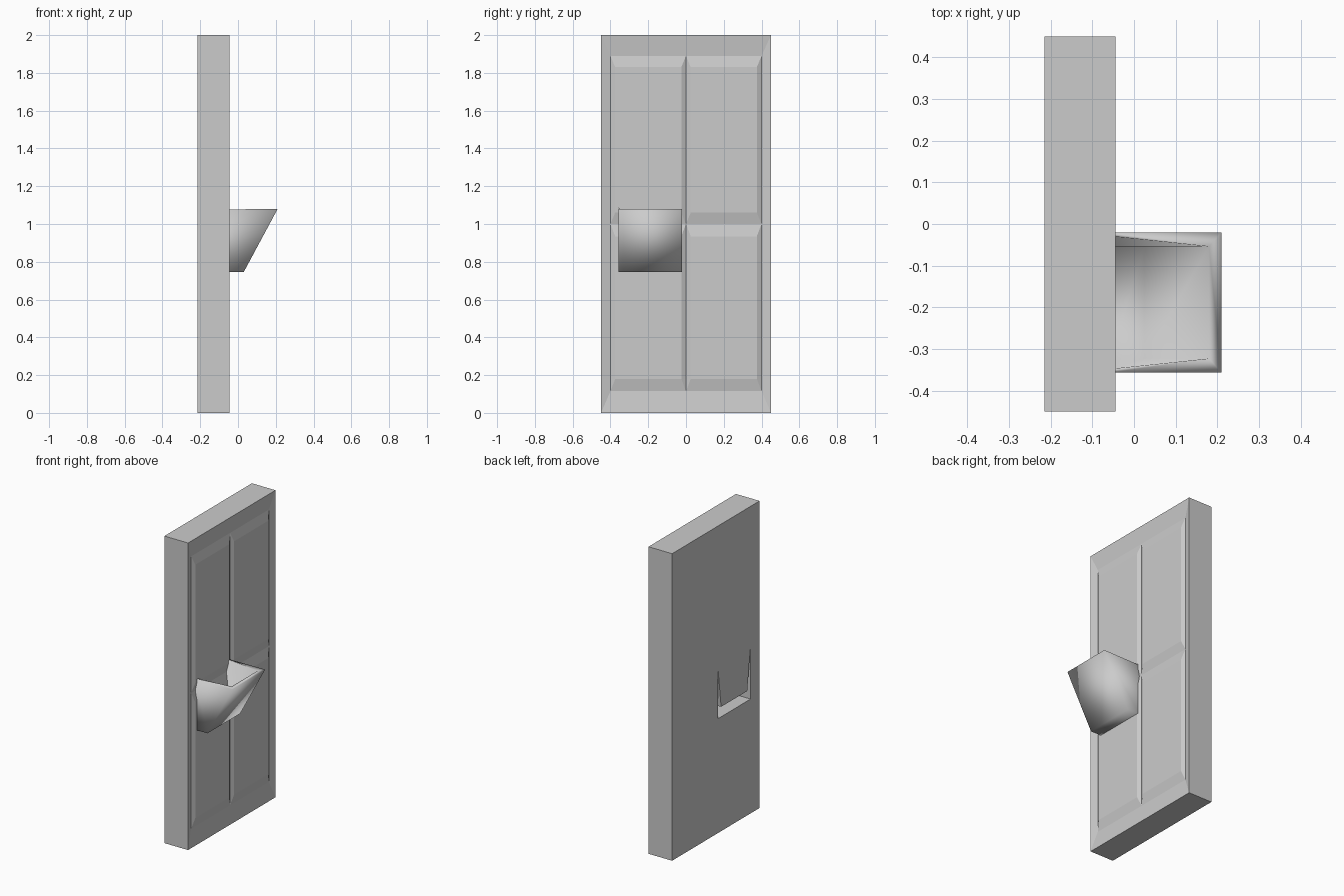
import bpy, bmesh

if "Cube" in bpy.data.objects:
    bpy.data.objects.remove(bpy.data.objects["Cube"])

FRONT, BACK, GROOVE = -0.045, -0.215, 0.013
Y0, Y1 = -0.357, -0.02          # side planes of the chute


def add_object(name, bm):
    bmesh.ops.recalc_face_normals(bm, faces=bm.faces)
    mesh = bpy.data.meshes.new(name)
    bm.to_mesh(mesh)
    bm.free()
    ob = bpy.data.objects.new(name, mesh)
    bpy.context.collection.objects.link(ob)
    return ob


# door slab: four-panel relief on the +x face, flat back
ys = [-.45, -.40, -.375, -.025, 0, .025, .375, .40, .45]
zs = [0, .115, .18, .935, 1, 1.06, 1.83, 1.89, 2]
low_y, low_z = (1, 4, 7), (1, 4, 7)


def is_low(i, j):
    inside = 1 <= i <= 7 and 1 <= j <= 7
    return inside and (i in low_y or j in low_z)


bm = bmesh.new()
grid = [[bm.verts.new((FRONT - (GROOVE if is_low(i, j) else 0), y, z))
         for j, z in enumerate(zs)] for i, y in enumerate(ys)]
for i in range(8):
    for j in range(8):
        idx = [(i, j), (i + 1, j), (i + 1, j + 1), (i, j + 1)]
        lows = [is_low(*k) for k in idx]
        v = [grid[a][b] for a, b in idx]
        if sum(lows) in (1, 3):      # mitred corner
            k = lows.index(sum(lows) == 1)
            v = v[k:] + v[:k]
            bm.faces.new((v[0], v[1], v[2]))
            bm.faces.new((v[0], v[2], v[3]))
        else:
            bm.faces.new(v)
rim = [e for e in bm.edges if e.is_boundary]
ext = bmesh.ops.extrude_edge_only(bm, edges=rim)["geom"]
for v in ext:
    if isinstance(v, bmesh.types.BMVert):
        v.co.x = BACK
back = [e for e in bm.edges if e.is_boundary]
bmesh.ops.contextual_create(bm, geom=back)
door = add_object("door", bm)

# U-shaped slot through the door, left by the chute walls
profile = [(Y1, 1.093), (Y1, .745), (Y0, .745), (Y0, 1.093),
           (Y0 + .034, .81), (Y1 - .034, .81)]
bm = bmesh.new()
a = [bm.verts.new((-.25, y, z)) for y, z in profile]
b = [bm.verts.new((-.03, y, z)) for y, z in profile]
bm.faces.new((a[0], a[1], a[5]))
bm.faces.new((a[1], a[2], a[4], a[5]))
bm.faces.new((a[2], a[3], a[4]))
bm.faces.new((b[0], b[5], b[1]))
bm.faces.new((b[1], b[5], b[4], b[2]))
bm.faces.new((b[2], b[4], b[3]))
pairs = [(0, 1), (1, 2), (2, 3), (3, 4), (4, 5), (5, 0)]
for p, q in pairs:
    bm.faces.new((a[p], a[q], b[q], b[p]))
cutter = add_object("slot_cutter", bm)
cutter.hide_render = True
mod = door.modifiers.new("slot", "BOOLEAN")
mod.operation = "DIFFERENCE"
mod.solver = "EXACT"
mod.object = cutter
bpy.context.view_layer.objects.active = door
door.select_set(True)
bpy.ops.object.modifier_apply(modifier="slot")
bpy.data.objects.remove(cutter)

# slanted chute bin: outer and inner skins joined along the top rim
outer = [(-.058, 1.077, 0), (-.058, .745, 0), (.03, .745, 0), (.21, 1.08, 0)]
inner = [(-.058, 1.077, .009), (-.058, .81, .034),
         (.025, .805, .034), (.18, 1.077, .034)]
bm = bmesh.new()


def skin(section):
    left = [bm.verts.new((x, Y0 + t, z)) for x, z, t in section]
    right = [bm.verts.new((x, Y1 - t, z)) for x, z, t in section]
    bm.faces.new(left)
    bm.faces.new(right[::-1])
    for k in (1, 2):                 # floor and sloping front
        bm.faces.new((left[k], left[k + 1], right[k + 1], right[k]))
    return left, right


ol, orr = skin(outer)
il, ir = skin(inner)
bm.faces.new((ol[0], ol[3], il[3], il[0]))
bm.faces.new((orr[0], orr[3], ir[3], ir[0]))
bm.faces.new((ol[3], orr[3], ir[3], il[3]))
chute = add_object("chute_bin", bm)
for poly in chute.data.polygons:
    poly.use_smooth = True
